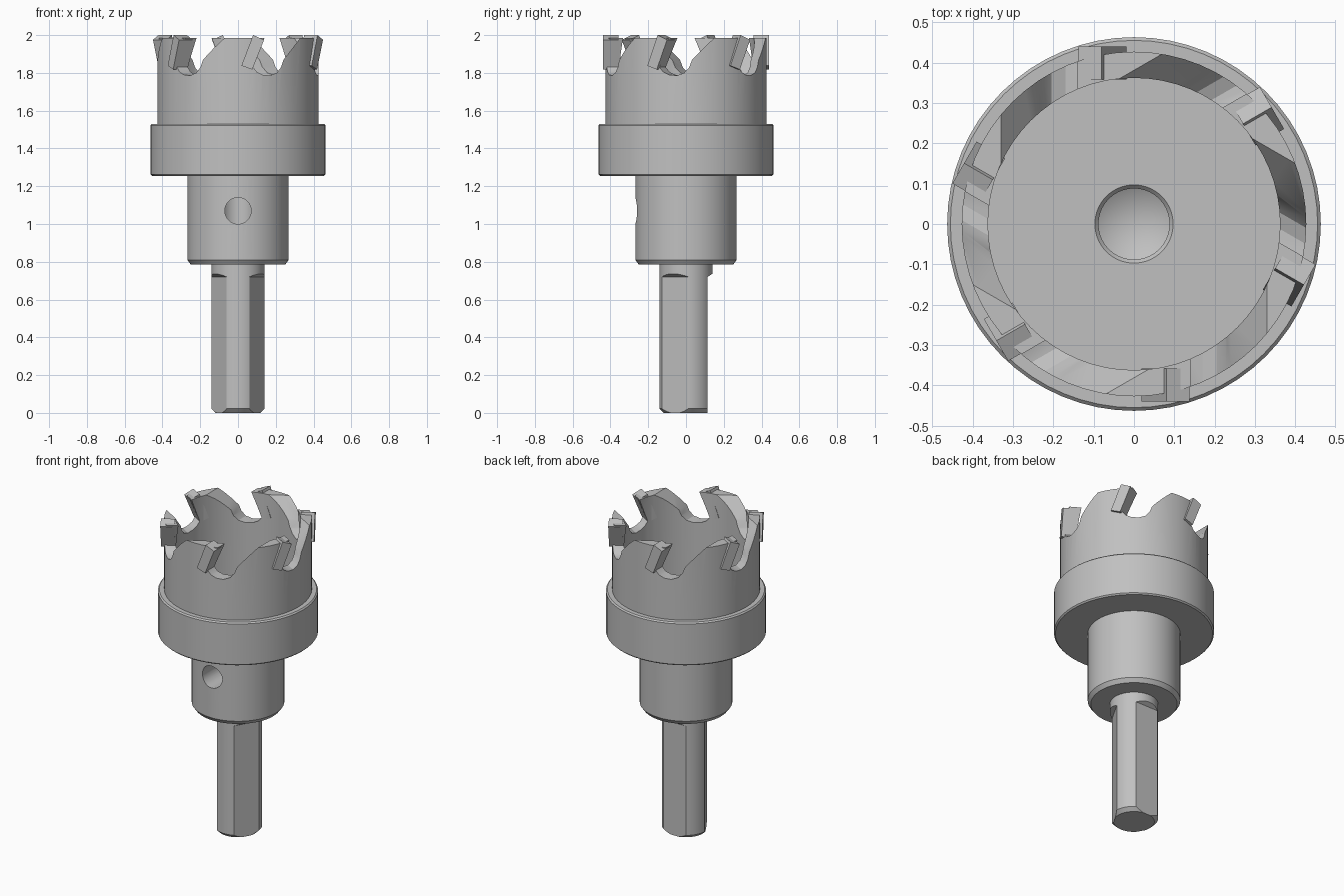
import bpy, bmesh
from math import radians, tau
from mathutils import Matrix

if "Cube" in bpy.data.objects:
    bpy.data.objects.remove(bpy.data.objects["Cube"], do_unlink=True)

steel = bpy.data.materials.new("grey_steel")
steel.use_nodes = True
GREY = (0.53, 0.53, 0.53, 1)
steel.diffuse_color = GREY
steel.node_tree.nodes["Principled BSDF"].inputs["Base Color"].default_value = GREY


def finish(name, bm):
    bmesh.ops.recalc_face_normals(bm, faces=bm.faces)
    mesh = bpy.data.meshes.new(name)
    bm.to_mesh(mesh)
    bm.free()
    mesh.materials.append(steel)
    obj = bpy.data.objects.new(name, mesh)
    bpy.context.collection.objects.link(obj)
    return obj


def lathe(name, profile, steps=64):
    """Revolve an (r, z) profile that starts and ends on the axis."""
    bm = bmesh.new()
    verts = [bm.verts.new((r, 0, z)) for r, z in profile]
    edges = [bm.edges.new(pair) for pair in zip(verts, verts[1:])]
    bmesh.ops.spin(bm, geom=verts + edges, cent=(0, 0, 0), axis=(0, 0, 1),
                   angle=tau, steps=steps)
    bmesh.ops.remove_doubles(bm, verts=bm.verts, dist=0.0001)
    return finish(name, bm)


def prism(name, profile, y0, y1, angle=0):
    """Extrude an (x, z) profile from y0 to y1, then turn it about z."""
    bm = bmesh.new()
    face = bm.faces.new([bm.verts.new((x, y0, z)) for x, z in profile])
    new = bmesh.ops.extrude_face_region(bm, geom=[face])["geom"]
    moved = [v for v in new if isinstance(v, bmesh.types.BMVert)]
    bmesh.ops.translate(bm, verts=moved, vec=(0, y1 - y0, 0))
    bm.transform(Matrix.Rotation(radians(angle), 4, 'Z'))
    return finish(name, bm)


def activate(obj):
    bpy.ops.object.select_all(action='DESELECT')
    obj.select_set(True)
    bpy.context.view_layer.objects.active = obj


def cut(obj, cutter):
    activate(obj)
    mod = obj.modifiers.new("cut", 'BOOLEAN')
    mod.operation = 'DIFFERENCE'
    mod.solver = 'EXACT'
    mod.object = cutter
    bpy.ops.object.modifier_apply(modifier=mod.name)
    bpy.data.objects.remove(cutter, do_unlink=True)


def smooth(obj):
    activate(obj)
    bpy.ops.object.shade_smooth_by_angle(angle=radians(25))


# Hub, stop ring and hollow cup turned in one piece, with a drilled pilot bore
body = lathe("cutter_body", [
    (0, 0.785), (0.25, 0.785), (0.268, 0.81), (0.268, 1.255),
    (0.455, 1.255), (0.463, 1.263), (0.463, 1.522), (0.455, 1.53),
    (0.427, 1.53), (0.427, 1.985), (0.362, 1.985), (0.362, 1.3),
    (0.097, 1.3), (0.088, 1.29), (0.088, 0.92), (0, 0.87)])

# Six chip gullets cut through the cup wall
gullet = [(0.15, 2.03), (0.14, 1.985), (0.08, 1.83), (0.1, 1.805),
          (0.13, 1.79), (0.17, 1.786), (0.205, 1.8), (0.228, 1.83),
          (0.24, 1.868), (0.33, 1.985), (0.36, 2.03)]
for i in range(6):
    cut(body, prism("gullet_cutter", gullet, -0.6, -0.1, 60 * i))

# Set screw hole in the front of the hub
bpy.ops.mesh.primitive_cylinder_add(vertices=32, radius=0.07, depth=0.3,
                                    location=(0, -0.2, 1.07),
                                    rotation=(radians(90), 0, 0))
cut(body, bpy.context.object)
smooth(body)

# Leaning carbide teeth in front of the gullets
tooth = [(0.018, 1.838), (0.075, 1.818), (0.138, 1.975), (0.08, 2.0)]
for i in range(6):
    prism(f"tooth_{i + 1}", tooth, -0.44, -0.358, 60 * i)

# Round shank with three flats
shank = lathe("shank", [(0, 0), (0.118, 0), (0.14, 0.022),
                        (0.14, 0.79), (0, 0.79)])
flat = [(0.115, -0.1), (0.115, 0.72), (0.15, 0.743), (0.2, 0.743), (0.2, -0.1)]
for i in range(3):
    cut(shank, prism("flat_cutter", flat, -0.2, 0.2, 90 + 120 * i))
smooth(shank)
